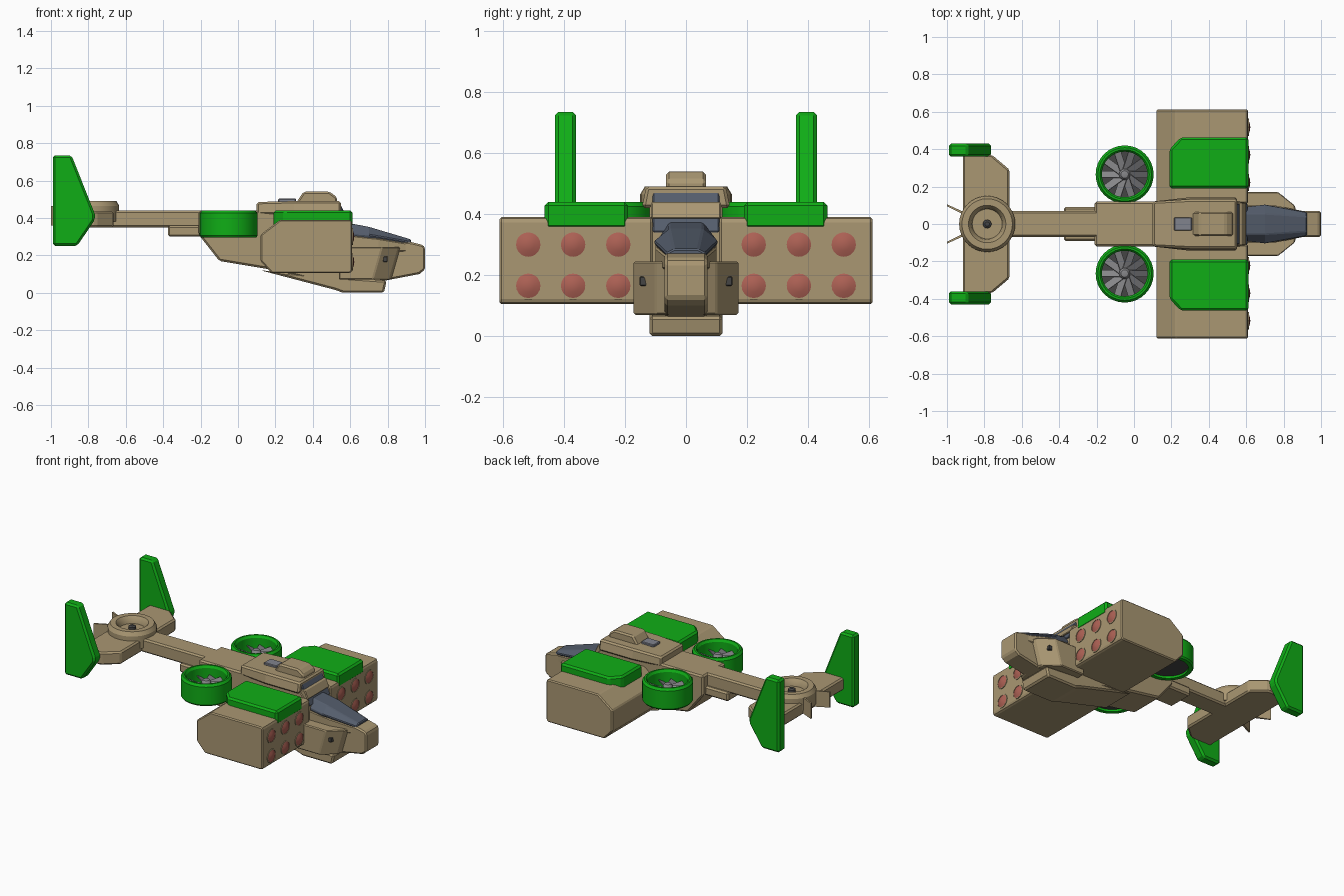
import bpy, bmesh
from math import sin, cos, pi, radians
from mathutils import Matrix, Vector

if "Cube" in bpy.data.objects:
    bpy.data.objects.remove(bpy.data.objects["Cube"])


def mat(name, rgb):
    m = bpy.data.materials.new(name)
    m.diffuse_color = (*rgb, 1)
    m.use_nodes = True
    m.node_tree.nodes["Principled BSDF"].inputs["Base Color"].default_value = m.diffuse_color
    return m


TAN = mat("tan_paint", (0.40, 0.31, 0.17))
GREEN = mat("green_paint", (0.005, 0.42, 0.008))
GLASS = mat("tinted_glass", (0.09, 0.11, 0.15))
VENT = mat("vent_grey", (0.22, 0.23, 0.27))
RED = mat("rocket_red", (0.42, 0.12, 0.09))
METAL = mat("fan_metal", (0.24, 0.24, 0.25))
DARK = mat("dark_metal", (0.06, 0.06, 0.06))


def finish(name, bm, m, bevel=0.0):
    bmesh.ops.recalc_face_normals(bm, faces=bm.faces[:])
    me = bpy.data.meshes.new(name)
    bm.to_mesh(me)
    bm.free()
    me.materials.append(m)
    ob = bpy.data.objects.new(name, me)
    bpy.context.collection.objects.link(ob)
    if bevel:
        b = ob.modifiers.new("bevel", "BEVEL")
        b.width, b.segments, b.limit_method = bevel, 1, "ANGLE"
    return ob


def loft(name, sections, m, bevel=0.01):
    """Skin matching rings of 3D points and cap both ends."""
    bm = bmesh.new()
    rings = [[bm.verts.new(p) for p in s] for s in sections]
    n = len(rings[0])
    for a, b in zip(rings, rings[1:]):
        for i in range(n):
            j = (i + 1) % n
            bm.faces.new((a[i], a[j], b[j], b[i]))
    bm.faces.new(rings[0])
    bm.faces.new(rings[-1])
    return finish(name, bm, m, bevel)


def side(name, pts, y0, y1, m, bevel=0.01):
    """Side profile (x, z) extruded along y."""
    return loft(name, [[(x, y, z) for x, z in pts] for y in (y0, y1)], m, bevel)


def plan(name, pts, z0, z1, m, bevel=0.01):
    """Top outline (x, y) extruded along z."""
    return loft(name, [[(x, y, z) for x, y in pts] for z in (z0, z1)], m, bevel)


def box(name, x0, x1, y0, y1, z0, z1, m, bevel=0.01):
    return plan(name, [(x0, y0), (x1, y0), (x1, y1), (x0, y1)], z0, z1, m, bevel)


def lathe(name, profile, centre, m, axis="Z", n=32, closed=True):
    """Revolve (radius, height) profile about z or x; radius 0 makes a pole."""
    bm = bmesh.new()
    vs = [bm.verts.new((r, 0, h)) for r, h in profile]
    es = [bm.edges.new(e) for e in zip(vs, vs[1:] + (vs[:1] if closed else []))]
    bmesh.ops.spin(bm, geom=vs + es, cent=(0, 0, 0), axis=(0, 0, 1),
                   angle=2 * pi, steps=n, use_merge=True)
    bmesh.ops.remove_doubles(bm, verts=bm.verts[:], dist=1e-5)
    if axis == "X":
        bm.transform(Matrix.Rotation(pi / 2, 4, "Y"))
    bm.transform(Matrix.Translation(centre))
    ob = finish(name, bm, m)
    bpy.context.view_layer.objects.active = ob
    ob.select_set(True)
    bpy.ops.object.shade_smooth_by_angle(angle=radians(30))
    ob.select_set(False)
    return ob


# Fuselage, keel and roof
side("fuselage", [(-0.21, 0.44), (-0.21, 0.31), (-0.10, 0.17), (0.17, 0.125), (0.52, 0.04),
                  (0.60, 0.04), (0.60, 0.36), (0.54, 0.44)], -0.12, 0.12, TAN)
side("keel", [(0.12, 0.12), (0.52, 0.015), (0.56, 0.0), (0.78, 0.0), (0.795, 0.065),
              (0.58, 0.08)], -0.12, 0.12, TAN)
loft("roof", [[(0.10, -y, 0.42), (0.10, y, 0.42), (0.10, y, z), (0.10, -y, z)]
              for y, z in [(0.12, 0.485)]] +
     [[(x, -y, 0.42), (x, y, 0.42), (x, y * 0.9, 0.49), (x, -y * 0.9, 0.49)]
      for x, y in [(0.30, 0.145), (0.55, 0.145)]], TAN)
side("roof_hump", [(0.31, 0.48), (0.35, 0.54), (0.49, 0.54), (0.53, 0.51), (0.53, 0.48)],
     -0.065, 0.065, TAN)
box("roof_vent", 0.215, 0.31, -0.035, 0.035, 0.485, 0.503, VENT, 0.004)

# Windscreen with a cross band
side("windscreen", [(0.53, 0.48), (0.545, 0.48), (0.61, 0.34), (0.55, 0.34)],
     -0.11, 0.11, GLASS, 0.005)
side("windscreen_band", [(0.53, 0.44), (0.575, 0.44), (0.60, 0.385), (0.53, 0.385)],
     -0.115, 0.115, TAN, 0.005)

# Nose, cheeks and canopy
side("nose", [(0.56, 0.30), (0.93, 0.27), (0.99, 0.255), (1.0, 0.24), (1.0, 0.125),
              (0.97, 0.10), (0.76, 0.06), (0.56, 0.06)], -0.07, 0.07, TAN)
for s, tag in ((1, "left"), (-1, "right")):
    loft("cheek_" + tag, [[(0.54, s * y, 0.07), (x, s * y, 0.07), (x + 0.05, s * y, 0.245),
                           (0.54, s * y, 0.245)] for y, x in ((0.05, 0.825), (0.10, 0.81), (0.172, 0.72))],
         TAN, 0.006)
    box("cheek_lamp_" + tag, 0.775, 0.80, s * 0.14 - 0.012, s * 0.14 + 0.012,
        0.165, 0.195, DARK, 0.003)
loft("cockpit_sill", [[(x, -y, 0.22), (x, y, 0.22), (x, y, z), (x, -y, z)]
                      for x, y, z in ((0.56, 0.10, 0.31), (0.75, 0.10, 0.29), (0.90, 0.07, 0.265))], TAN, 0.005)
loft("canopy", [[(x, -a, t), (x, a, t), (x, b, h), (x, c, k), (x, -c, k), (x, -b, h)]
                for x, a, t, b, h, c, k in ((0.58, 0.055, 0.375, 0.09, 0.32, 0.07, 0.26),
                                            (0.70, 0.055, 0.352, 0.106, 0.31, 0.075, 0.255),
                                            (0.925, 0.04, 0.285, 0.065, 0.272, 0.06, 0.255))],
     GLASS, 0.005)

# Tail boom, tail plane and tail ring
box("tail_boom", -0.70, -0.19, -0.07, 0.07, 0.35, 0.44, TAN)
box("boom_step", -0.375, -0.19, -0.09, 0.09, 0.30, 0.36, TAN)
plan("tail_plane", [(-0.915, -0.37), (-0.76, -0.37), (-0.665, -0.29), (-0.665, 0.29),
                    (-0.76, 0.37), (-0.915, 0.37)], 0.35, 0.435, TAN)
lathe("tail_ring", [(0, 0.38), (0.15, 0.38), (0.15, 0.465), (0.135, 0.49), (0.10, 0.49),
                    (0.085, 0.47), (0.08, 0.445), (0, 0.445)], (-0.785, 0, 0), TAN, closed=False)
lathe("tail_ring_hub", [(0, 0.44), (0.023, 0.44), (0.023, 0.465), (0.012, 0.473), (0, 0.473)],
      (-0.785, 0, 0), DARK, n=16, closed=False)
for s, tag in ((1, "left"), (-1, "right")):
    plan("tail_prong_" + tag, [(-0.90, s * 0.045), (-1.0, s * 0.095), (-1.0, s * 0.105),
                               (-0.90, s * 0.06)], 0.36, 0.465, TAN, 0)

# Mirrored parts: fins, fans, pods
for s, tag in ((1, "left"), (-1, "right")):
    side("tail_fin_" + tag, [(-0.99, 0.735), (-0.89, 0.735), (-0.765, 0.42), (-0.765, 0.39),
                             (-0.86, 0.25), (-0.99, 0.25)], s * 0.36, s * 0.43, GREEN, 0.012)
    c = Vector((-0.05, s * 0.265, 0))
    lathe("fan_duct_" + tag, [(0.147, 0.295), (0.155, 0.305), (0.155, 0.425), (0.143, 0.44),
                              (0.132, 0.44), (0.122, 0.425), (0.122, 0.295)], c, GREEN)
    lathe("fan_floor_" + tag, [(0, 0.31), (0.124, 0.31), (0.124, 0.325), (0, 0.325)],
          c, DARK, closed=False)
    lathe("fan_hub_" + tag, [(0, 0.32), (0.03, 0.32), (0.03, 0.39), (0.02, 0.405), (0, 0.41)],
          c, METAL, n=16, closed=False)
    bm = bmesh.new()
    for i in range(10):
        m = (Matrix.Translation(c + Vector((0, 0, 0.37))) @ Matrix.Rotation(i * pi / 5, 4, "Z")
             @ Matrix.Translation((0.072, 0, 0)) @ Matrix.Rotation(radians(30), 4, "X")
             @ Matrix.Diagonal((0.10, 0.042, 0.005, 1)))
        bmesh.ops.create_cube(bm, size=1, matrix=m)
    finish("fan_blades_" + tag, bm, METAL)

    side("rocket_pod_" + tag, [(0.12, 0.17), (0.12, 0.31), (0.225, 0.39), (0.60, 0.39),
                               (0.61, 0.38), (0.61, 0.115), (0.60, 0.105), (0.18, 0.105)],
         s * 0.11, s * 0.612, TAN, 0.013)
    plan("pod_cover_" + tag, [(0.19, s * 0.19), (0.612, s * 0.19), (0.612, s * 0.463),
                              (0.25, s * 0.463), (0.19, s * 0.40)], 0.35, 0.44, GREEN, 0.012)
    # Rocket tubes: rim and red tip
    for i, y in enumerate((0.222, 0.37, 0.517)):
        for j, z in enumerate((0.165, 0.30)):
            p = (0.61, s * y, z)
            n = f"_{tag}_{i}_{j}"
            lathe("tube_rim" + n, [(0.046, -0.02), (0.046, 0.004), (0.040, 0.004), (0.040, -0.02)],
                  p, TAN, "X", 20)
            lathe("rocket_tip" + n, [(0.041, -0.01), (0.041, 0.001), (0.02, 0.009), (0, 0.012)],
                  p, RED, "X", 20, closed=False)
